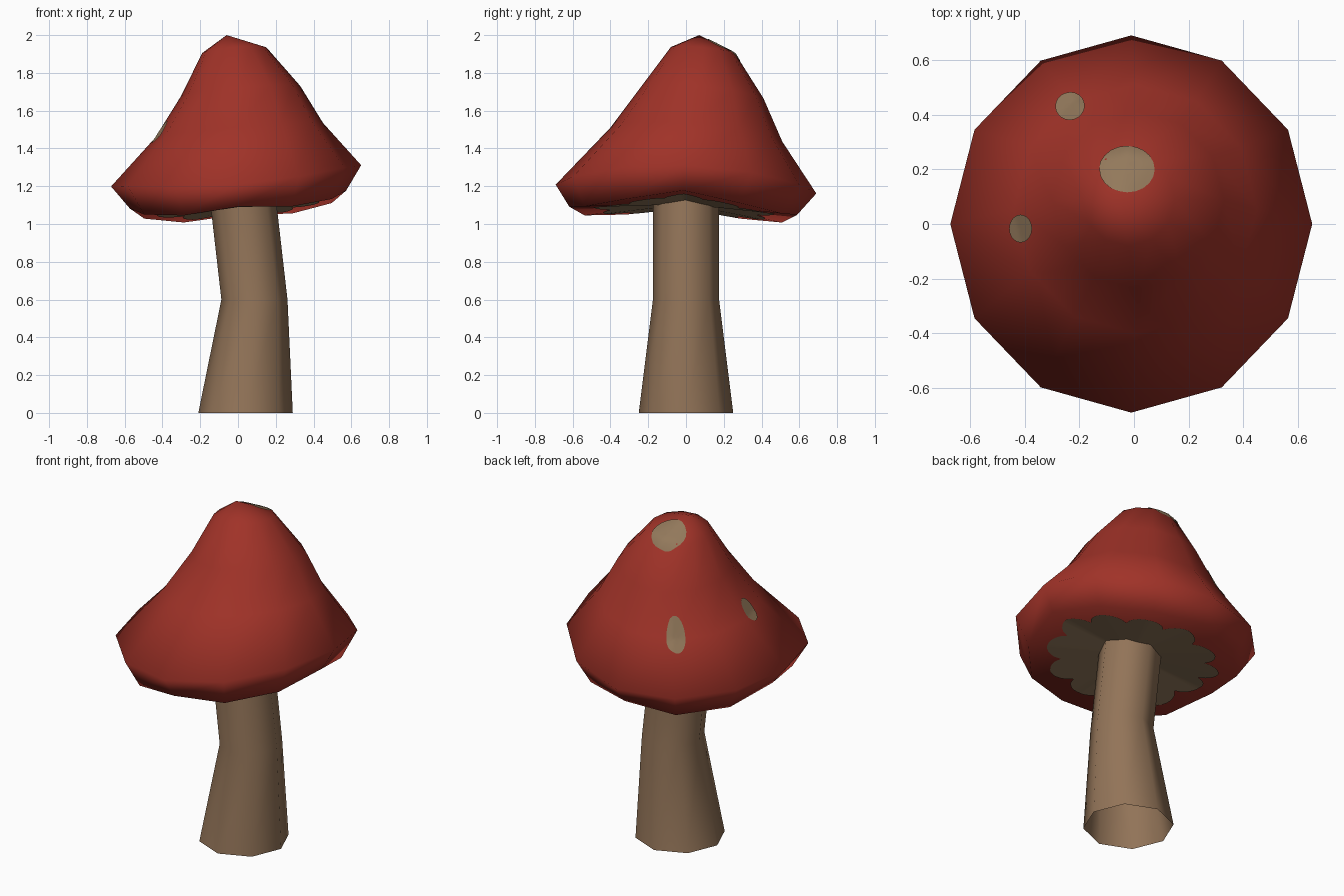
import bpy, bmesh, math
from mathutils import Vector
from mathutils.bvhtree import BVHTree

if "Cube" in bpy.data.objects:
    bpy.data.objects.remove(bpy.data.objects["Cube"])


def material(name, rgb):
    m = bpy.data.materials.new(name)
    m.diffuse_color = (*rgb, 1)
    m.use_nodes = True
    m.node_tree.nodes["Principled BSDF"].inputs["Base Color"].default_value = m.diffuse_color
    return m


red = material("cap red", (0.35, 0.032, 0.021))
brown = material("stem brown", (0.29, 0.175, 0.098))
tan = material("spot tan", (0.29, 0.19, 0.105))


def finish(bm, name, mat):
    for f in bm.faces:
        f.smooth = True
    mesh = bpy.data.meshes.new(name)
    bm.to_mesh(mesh)
    mesh.materials.append(mat)
    ob = bpy.data.objects.new(name, mesh)
    bpy.context.collection.objects.link(ob)
    return ob


def skin(bm, rings):
    """Bridge successive closed rings of points (listed bottom up)."""
    vs = [[bm.verts.new(p) for p in ring] for ring in rings]
    n = len(vs[0])
    for a, b in zip(vs, vs[1:]):
        for i in range(n):
            j = (i + 1) % n
            bm.faces.new((a[i], a[j], b[j], b[i]))
    return vs


def fan(bm, ring, tip, up=True):
    t = bm.verts.new(tip)
    for i in range(len(ring)):
        a, b = ring[i], ring[(i + 1) % len(ring)]
        bm.faces.new((a, b, t) if up else (b, a, t))


# Stem: bent eight-sided tube, open underneath
bm = bmesh.new()
stem = [(0.04, 0.0, 0.25), (0.087, 0.6, 0.175), (0.025, 1.14, 0.175)]
skin(bm, [[(cx + r * math.cos(i * math.pi / 4), r * math.sin(i * math.pi / 4), z)
           for i in range(8)] for cx, z, r in stem])
finish(bm, "stem", brown)

# Cap: twelve-sided leaning bell with a wavy rim
# centre x, centre y, radius x, radius y, height, slope x, slope y, saddle, ripple
cap_rings = [
    (0.0, -0.015, 0.573, 0.603, 1.077, 0.083, -0.036, 0.03, 0.023),
    (-0.01, 0.0, 0.662, 0.69, 1.22, 0.085, -0.034, 0.035, 0.0),
    (0.005, 0.055, 0.445, 0.455, 1.484, 0.09, -0.082, 0.011, 0.0),
    (0.015, 0.085, 0.315, 0.325, 1.70, 0.08, -0.09, 0.005, 0.0),
    (-0.02, 0.09, 0.17, 0.17, 1.92, 0.09, -0.1, 0.0, 0.0),
]


def cap_ring(cx, cy, rx, ry, z, sx, sy, saddle, ripple):
    pts = []
    for i in range(12):
        t = i * math.pi / 6
        x, y = rx * math.cos(t), ry * math.sin(t)
        pts.append((cx + x, cy + y, z + sx * x + sy * y
                    + saddle * math.cos(2 * t) + ripple * math.cos(4 * t)))
    return pts


bm = bmesh.new()
vs = skin(bm, [cap_ring(*r) for r in cap_rings])
fan(bm, vs[-1], (-0.06, 0.07, 2.0))
fan(bm, vs[0], (0.02, 0.0, 1.11), up=False)
bm.normal_update()
tree = BVHTree.FromBMesh(bm)
finish(bm, "cap", red)


def patch(name, x, y, radius, segments, steps, up):
    """Thin skin laid on the cap; radius(t) gives the outline as (rx, ry)."""
    def place(px, py):
        d = Vector((0, 0, -1 if up else 1))
        hit, normal, _, _ = tree.ray_cast(Vector((px, py, 3 if up else 0)), d)
        return hit + normal * 0.005
    rings = []
    for k in range(steps, 0, -1):
        ring = []
        for i in range(segments):
            t = 2 * math.pi * i / segments
            rx, ry = radius(t)
            ring.append(place(x + rx * k / steps * math.cos(t),
                              y + ry * k / steps * math.sin(t)))
        rings.append(ring)
    pb = bmesh.new()
    v = skin(pb, rings)
    fan(pb, v[-1], place(x, y))
    if not up:
        bmesh.ops.reverse_faces(pb, faces=pb.faces[:])
    finish(pb, name, tan)


# Spots on the back and left of the cap
for n, (x, y, rx, ry) in enumerate([(-0.025, 0.198, 0.1, 0.084),
                                    (-0.232, 0.428, 0.053, 0.051),
                                    (-0.411, -0.016, 0.042, 0.051)]):
    patch(f"spot_{n + 1}", x, y, lambda t: (rx, ry), 20, 4, True)


# Gills: scalloped disc under the cap
def scallop(t):
    r = 0.40 + 0.08 * abs(math.cos(6 * t)) ** 0.7
    return r, r


patch("gills", 0.0, -0.01, scallop, 120, 8, False)
